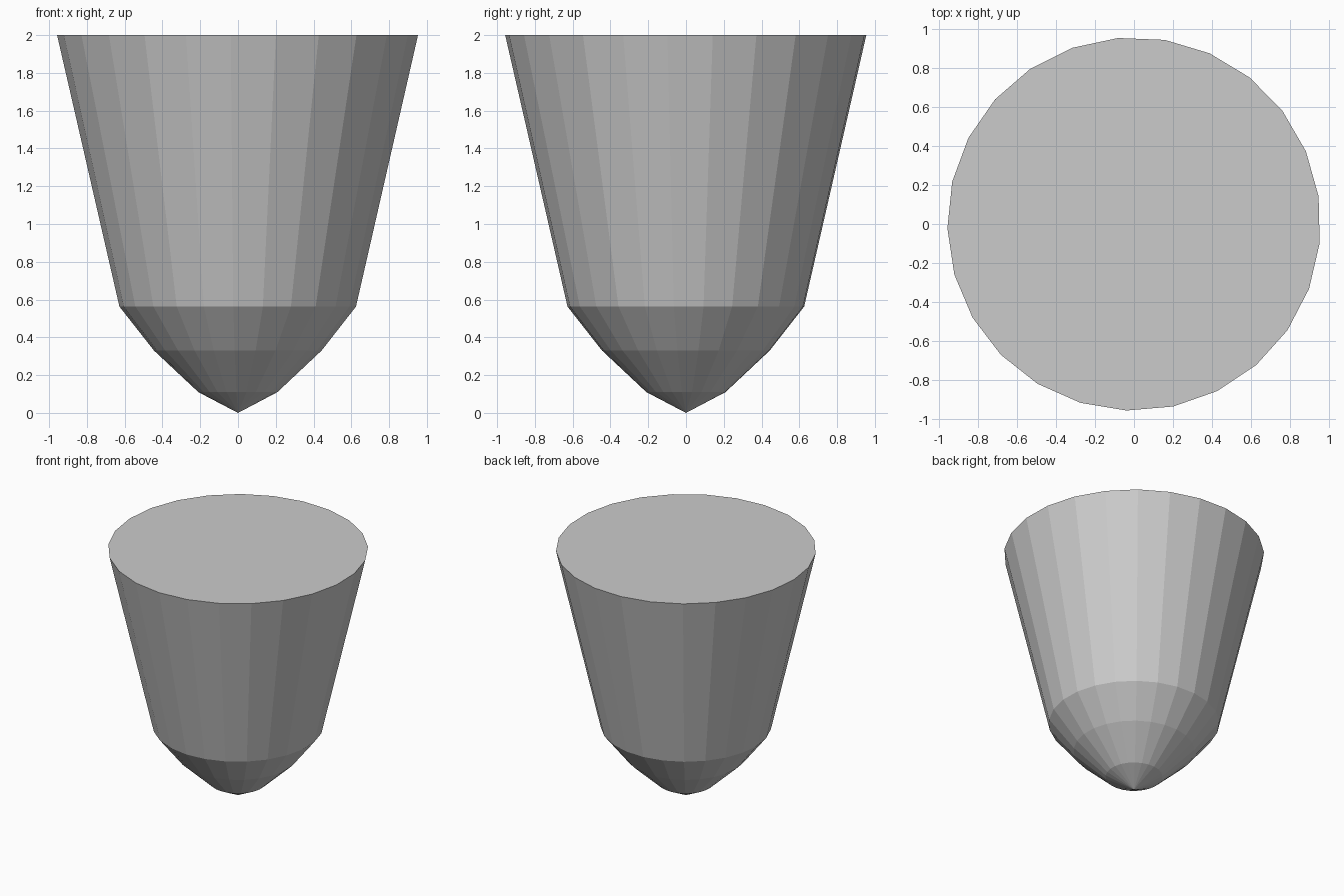
import bpy, bmesh
from math import cos, sin, tau, radians

if "Cube" in bpy.data.objects:
    bpy.data.objects.remove(bpy.data.objects["Cube"])

SIDES = 25
PHASE = radians(8.5)
# radius, height of each ring above the pointed tip
PROFILE = [(0.21, 0.11), (0.445, 0.33), (0.628, 0.563), (0.958, 2.0)]

bm = bmesh.new()


def ring(r, z):
    return [bm.verts.new((r * cos(PHASE + tau * i / SIDES),
                          r * sin(PHASE + tau * i / SIDES), z))
            for i in range(SIDES)]


tip = bm.verts.new((0, 0, 0))
rings = [ring(r, z) for r, z in PROFILE]

# pointed bottom
for i in range(SIDES):
    bm.faces.new((tip, rings[0][(i + 1) % SIDES], rings[0][i]))

# tapered side bands
for low, high in zip(rings, rings[1:]):
    for i in range(SIDES):
        j = (i + 1) % SIDES
        bm.faces.new((low[i], low[j], high[j], high[i]))

# flat top
bm.faces.new(rings[-1])
bmesh.ops.recalc_face_normals(bm, faces=bm.faces)

mesh = bpy.data.meshes.new("tapered_peg")
bm.to_mesh(mesh)
bm.free()
peg = bpy.data.objects.new("tapered_peg", mesh)
bpy.context.collection.objects.link(peg)
